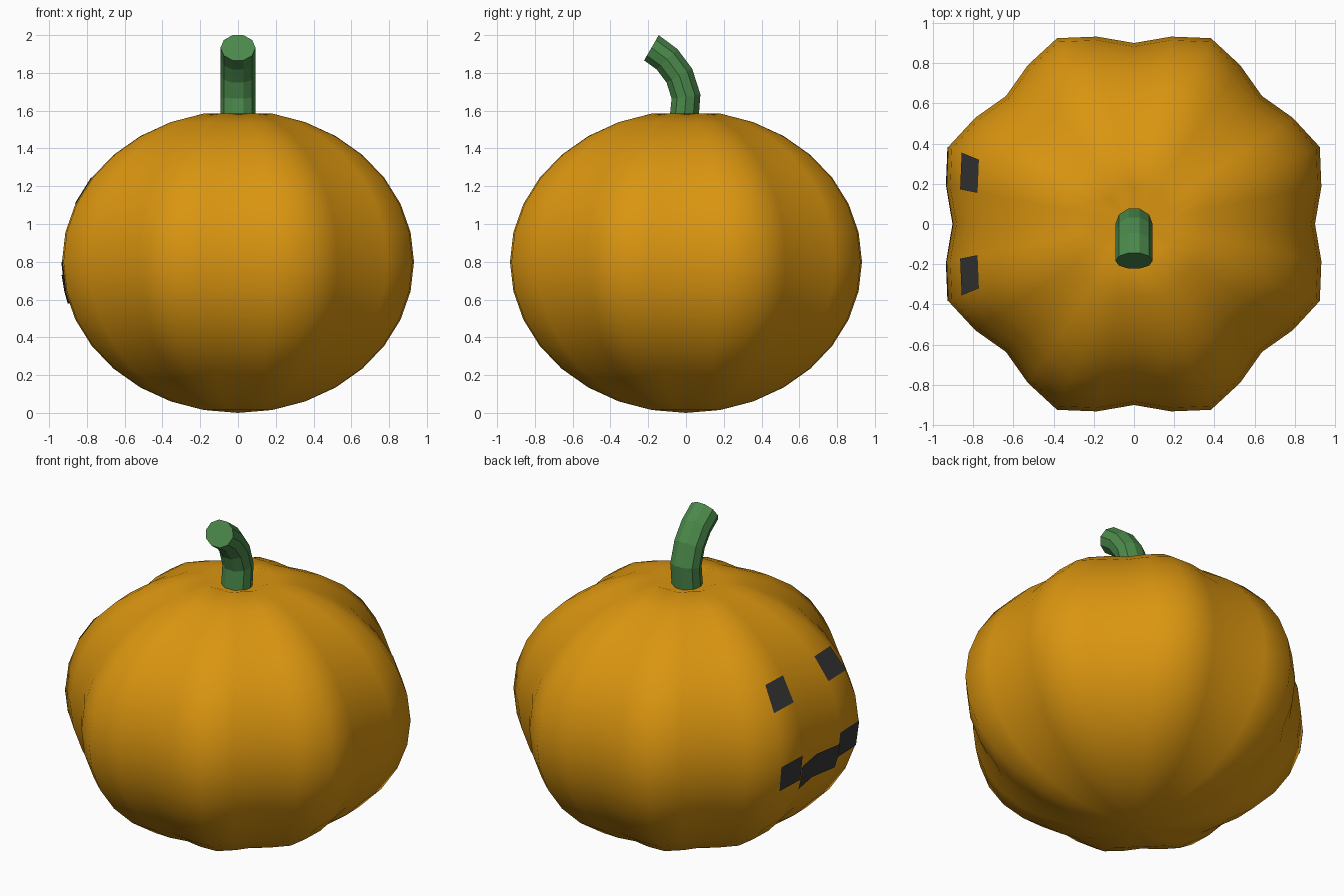
import bpy
from math import sin, cos, pi, radians

if "Cube" in bpy.data.objects:
    bpy.data.objects.remove(bpy.data.objects["Cube"])

SEGS, RINGS = 32, 16


def make(name, verts, faces, color, smooth=False):
    mesh = bpy.data.meshes.new(name)
    mesh.from_pydata(verts, [], faces)
    mesh.update()
    mesh.polygons.foreach_set("use_smooth", [smooth] * len(mesh.polygons))
    mat = bpy.data.materials.new(name + "_paint")
    mat.diffuse_color = (*color, 1)
    mat.use_nodes = True
    mat.node_tree.nodes["Principled BSDF"].inputs["Base Color"].default_value = mat.diffuse_color
    mesh.materials.append(mat)
    obj = bpy.data.objects.new(name, mesh)
    bpy.context.collection.objects.link(obj)
    return obj


def surface(theta, polar, lift=0.0):
    """Point on the eight-lobed body; angles in radians."""
    r = (0.95 - 0.05 * cos(8 * theta) + lift) * sin(polar)
    return (r * cos(theta), r * sin(theta), 0.8 + (0.8 + lift) * cos(polar))


# Pumpkin body: ribbed sphere with a dimple at the top pole
verts = [surface(2 * pi * s / SEGS, pi * k / RINGS)
         for k in range(1, RINGS) for s in range(SEGS)]
faces = [(k * SEGS + s, (k + 1) * SEGS + s,
          (k + 1) * SEGS + (s + 1) % SEGS, k * SEGS + (s + 1) % SEGS)
         for k in range(RINGS - 2) for s in range(SEGS)]
top, bottom = len(verts), len(verts) + 1
verts += [(0, 0, 1.52), (0, 0, 0)]
last = (RINGS - 2) * SEGS
for s in range(SEGS):
    n = (s + 1) % SEGS
    faces += [(top, s, n), (bottom, last + n, last + s)]
make("pumpkin_body", verts, faces, (0.7, 0.3, 0.005), smooth=True)

# Stem: ten-sided tube bending forward (y, z, tilt in degrees)
path = [(-0.015, 1.5, -5), (0.0, 1.675, 8), (-0.035, 1.785, 28),
        (-0.1, 1.872, 45), (-0.183, 1.933, 60)]
N = 10
verts = []
for y, z, tilt in path:
    for i in range(N):
        a, t = 2 * pi * i / N, radians(tilt)
        d = 0.081 * sin(a)
        verts.append((0.0925 * cos(a), y + d * cos(t), z + d * sin(t)))
faces = [(k * N + i, k * N + (i + 1) % N, (k + 1) * N + (i + 1) % N, (k + 1) * N + i)
         for k in range(len(path) - 1) for i in range(N)]
faces += [tuple(reversed(range(N))), tuple(range(len(verts) - N, len(verts)))]
make("stem", verts, faces, (0.07, 0.25, 0.07))


def patch(name, thetas, polars, lift=0.004):
    """Dark patch lying just above the body; theta is measured from -x."""
    w = len(thetas)
    pts = [surface(pi - radians(a), radians(p), lift) for p in polars for a in thetas]
    quads = [(j * w + i, j * w + i + 1, (j + 1) * w + i + 1, (j + 1) * w + i)
             for j in range(len(polars) - 1) for i in range(w - 1)]
    quads = [q[::-1] for q in quads]
    make(name, pts, quads, (0.04, 0.038, 0.038))


# Face on the left side: eyes, mouth corners and lower mouth strip
for side, angles in (("back", (11.25, 22.5)), ("front", (-22.5, -11.25))):
    patch("eye_" + side, angles, (56.25, 67.5))
    patch("mouth_corner_" + side, angles, (90, 101.25))
patch("mouth_middle", (-11.25, 0, 11.25), (95, 101.25, 106), 0.006)
